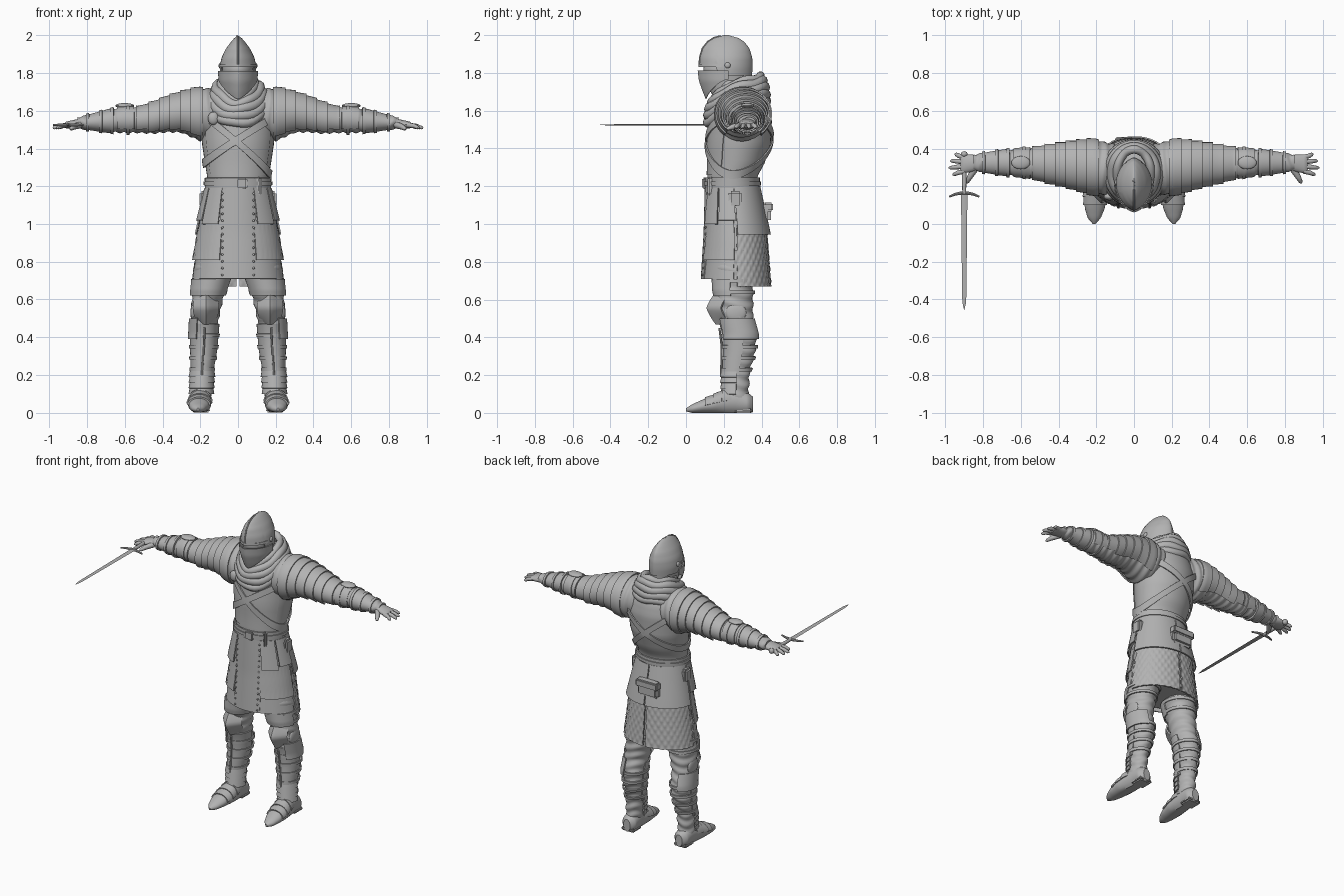
import bpy, bmesh
from math import sin, cos, pi, radians, sqrt, copysign
from mathutils import Vector, Matrix

if "Cube" in bpy.data.objects:
    bpy.data.objects.remove(bpy.data.objects["Cube"])

steel = bpy.data.materials.new("grey_steel")
steel.use_nodes = True
steel.diffuse_color = (0.45, 0.45, 0.45, 1)
steel.node_tree.nodes["Principled BSDF"].inputs["Base Color"].default_value = (0.45, 0.45, 0.45, 1)


# ---------- helpers ----------
def finish(name, bm, pair=False, thick=0):
    bmesh.ops.remove_doubles(bm, verts=bm.verts, dist=0.0004)
    bmesh.ops.recalc_face_normals(bm, faces=bm.faces)
    if thick:
        bmesh.ops.solidify(bm, geom=bm.faces[:], thickness=thick)
        bmesh.ops.recalc_face_normals(bm, faces=bm.faces)
    for side in (("left_", "right_") if pair else ("",)):
        if side == "right_":
            bmesh.ops.scale(bm, vec=(-1, 1, 1), verts=bm.verts)
            bmesh.ops.reverse_faces(bm, faces=bm.faces)
        mesh = bpy.data.meshes.new(side + name)
        bm.to_mesh(mesh)
        mesh.materials.append(steel)
        ob = bpy.data.objects.new(side + name, mesh)
        bpy.context.collection.objects.link(ob)
        bpy.ops.object.select_all(action="DESELECT")
        ob.select_set(True)
        bpy.context.view_layer.objects.active = ob
        bpy.ops.object.shade_smooth_by_angle(angle=radians(38))
    bm.free()


def at(profile, t):
    """Interpolate a profile whose rows start with their position."""
    t = min(max(t, profile[0][0]), profile[-1][0])
    for p, q in zip(profile, profile[1:]):
        if t <= q[0]:
            k = (t - p[0]) / (q[0] - p[0])
            return [a + (b - a) * k for a, b in zip(p[1:], q[1:])]


def around(axis, profile, t, a, lift=0.0):
    c, d, r, s = at(profile, t)
    u, v = c + (r + lift) * cos(a), d + (s + lift) * sin(a)
    return {"x": (t, u, v), "y": (u, t, v), "z": (u, v, t)}[axis]


def skin(bm, rings, closed=False):
    rows = [[bm.verts.new(p) for p in ring] for ring in rings]
    n = len(rows[0])
    for i in range(len(rows) if closed else len(rows) - 1):
        a, b = rows[i], rows[(i + 1) % len(rows)]
        for j in range(n):
            bm.faces.new((a[j], a[(j + 1) % n], b[(j + 1) % n], b[j]))
    if not closed:
        bm.faces.new(rows[0])
        bm.faces.new(rows[-1])


def loft(name, axis, profile, steps=24, n=28, pair=False, fold=0.0, waves=8, floor=None):
    bm, rings = bmesh.new(), []
    for i in range(steps + 1):
        k = i / steps
        t = profile[0][0] + (profile[-1][0] - profile[0][0]) * k
        ring = [Vector(around(axis, profile, t, 2 * pi * j / n,
                              fold * sin(k * waves * 2 * pi + 1.5 * sin(4 * pi * j / n)))) for j in range(n)]
        if floor is not None:
            for p in ring:
                p.z = max(p.z, floor)
        rings.append(ring)
    skin(bm, rings)
    finish(name, bm, pair)


def sheet(name, f, nu=24, nv=8, thick=0.008, pair=False):
    bm = bmesh.new()
    g = [[bm.verts.new(f(i / nu, j / nv)) for i in range(nu + 1)] for j in range(nv + 1)]
    for j in range(nv):
        for i in range(nu):
            bm.faces.new((g[j][i], g[j][i + 1], g[j + 1][i + 1], g[j + 1][i]))
    finish(name, bm, pair, thick)


def wrap(name, axis, profile, t0, t1, a0, a1, lift=0.01, flare=0.0, quilt=0.0, **kw):
    """Plate following a profile; it flares toward t0."""
    def f(u, v):
        a = radians(a0 + (a1 - a0) * u)
        bump = quilt * abs(sin((u * 8 + v * 5) * pi) * sin((u * 8 - v * 5) * pi))
        return around(axis, profile, t0 + (t1 - t0) * v, a, lift + flare * (1 - v) + bump)
    sheet(name, f, **kw)


def tube(name, pts, radii, n=10, closed=False, pair=False):
    pts = [Vector(p) for p in pts]
    bm, rings, m = bmesh.new(), [], len(pts)
    for i, p in enumerate(pts):
        nxt = pts[(i + 1) % m] if closed else pts[min(i + 1, m - 1)]
        prv = pts[i - 1] if closed else pts[max(i - 1, 0)]
        q = (nxt - prv).to_track_quat("Z", "Y")
        r = radii[i] if isinstance(radii, list) else radii
        rings.append([p + q @ Vector((r * cos(2 * pi * j / n), r * sin(2 * pi * j / n), 0)) for j in range(n)])
    skin(bm, rings, closed)
    finish(name, bm, pair)


def ball(name, loc, size, pair=False):
    bm = bmesh.new()
    bmesh.ops.create_uvsphere(bm, u_segments=20, v_segments=12, radius=1,
                              matrix=Matrix.Translation(loc) @ Matrix.Diagonal((*size, 1)))
    finish(name, bm, pair)


def box(name, loc, size, pair=False, bevel=0.008):
    bm = bmesh.new()
    bmesh.ops.create_cube(bm, size=1, matrix=Matrix.Translation(loc) @ Matrix.Diagonal((*size, 1)))
    bmesh.ops.bevel(bm, geom=bm.edges[:], offset=bevel, segments=2, affect="EDGES")
    finish(name, bm, pair)


# ---------- torso ----------
torso = [(1.16, 0, .245, .16, .13), (1.25, 0, .245, .163, .132), (1.32, 0, .265, .175, .15),
         (1.42, 0, .28, .19, .168), (1.55, 0, .29, .2, .165), (1.63, 0, .29, .18, .15),
         (1.70, 0, .28, .12, .12), (1.76, 0, .25, .08, .09)]
loft("torso", "z", torso, 30, 40)
wrap("breastplate", "z", torso, 1.26, 1.58, -150, -30, .004)
for label, mid, swing in (("first", 1.43, -.17), ("second", 1.45, .13)):
    def strap(u, v):
        a = 2 * pi * u
        return around("z", torso, mid + swing * cos(a) + .045 * (v - .5), a, .014)
    sheet(label + "_chest_strap", strap, 64, 2)
ball("strap_ring", (-.13, .145, 1.56), (.03, .02, .035))
wrap("belt", "z", torso, 1.185, 1.245, 0, 360, .014, nu=48, nv=2)
wrap("belt_trim", "z", torso, 1.205, 1.225, 0, 360, .02, nu=48, nv=1)
box("belt_buckle", (.02, .095, 1.215), (.06, .02, .06))
box("belt_loop", (.11, .13, 1.2), (.025, .03, .1))

# ---------- skirt ----------
skirt = [(.66, 0, .265, .24, .178), (.95, 0, .265, .205, .16), (1.22, 0, .247, .162, .135)]
loft("underskirt", "z", [(.72, 0, .265, .215, .15), (.95, 0, .265, .195, .15), (1.2, 0, .247, .155, .13)], 12, 40)
wrap("quilted_skirt", "z", skirt, .67, .98, 2, 88, .002, .004, .006, nu=48, nv=28, pair=True)
wrap("rear_tasset", "z", skirt, .945, 1.2, 3, 89, .008, .016, pair=True)
wrap("front_skirt", "z", skirt, .71, .9, -68, -4, 0, .008, pair=True)
wrap("lower_tasset", "z", skirt, .81, 1.02, -66, -3, .008, .012, .003, pair=True)
wrap("upper_tasset", "z", skirt, 1.0, 1.19, -62, -32, .014, .016, pair=True)
wrap("side_tasset", "z", skirt, 1.02, 1.19, -29, 1, .012, .016, pair=True)


def tabard_point(x, z, lift):
    _, cy, rx, ry = at(skirt, z)
    return x, cy - (ry + lift) * sqrt(1 - (x / rx) ** 2), z


sheet("tabard", lambda u, v: tabard_point(.19 * (u - .5), .71 + .48 * v, .012), 12, 12, .01)
for i in range(13):
    ball("tabard_rivet", tabard_point(.083, .73 + .036 * i, .018), (.006, .005, .006), True)
box("back_pouch", (-.02, .425, 1.06), (.15, .05, .11), bevel=.015)
box("back_pouch_flap", (-.02, .435, 1.09), (.16, .05, .05))
box("hip_pouch", (.185, .26, 1.13), (.04, .07, .09), True, .012)

# ---------- head and scarf ----------
loft("head", "z", [(1.6, 0, .26, .07, .08), (1.7, 0, .23, .07, .1), (1.82, 0, .215, .083, .125), (1.9, 0, .215, .06, .1)])
helm = [(1.66, 0, .215, .06, .098), (1.70, 0, .215, .078, .115), (1.76, 0, .213, .092, .134),
        (1.83, 0, .212, .097, .141), (1.88, 0, .212, .088, .139), (1.93, 0, .212, .064, .124),
        (1.965, 0, .212, .038, .096), (1.985, 0, .212, .02, .065), (2.0, 0, .212, 0, .01)]


def keeled(z, a, lift=0):
    """Helmet section coming to a ridge at front and back."""
    _, cy, rx, ry = at(helm, z)
    return copysign((rx + lift) * abs(cos(a)) ** 1.35, cos(a)), cy + (ry + lift) * sin(a), z


def skull(u, v):
    a = 2 * pi * u
    low = 1.832 if sin(a) < -.3 else 1.785
    return keeled(low + (2 - low) * sin(v * pi / 2), a)


def visor(u, v):
    a = radians(-185 + 190 * u)
    low = 1.765 - .1 * max(0, -sin(a)) ** 1.3
    return keeled(low + (1.812 - low) * v, a, .005)


sheet("helmet_skull", skull, 64, 20, .006)
sheet("helmet_visor", visor, 40, 10, .006)
sheet("brow_band", lambda u, v: keeled(1.832 + .014 * v, radians(-170 + 160 * u), .005), 32, 1, .005)
tube("helmet_ridge", [keeled(z, -pi / 2) for z in (1.84, 1.88, 1.93, 1.965, 1.985, 1.995)], .005, 8)
ball("visor_pivot", (.093, .22, 1.84), (.01, .016, .016), True)
for i, (z, rx, ry, r) in enumerate([(1.745, .09, .125, .022), (1.72, .115, .135, .028),
                                    (1.69, .13, .145, .03), (1.655, .145, .15, .03), (1.62, .15, .155, .026)]):
    loop = []
    for j in range(40):
        a = 2 * pi * j / 40
        drop = .05 * max(0, -sin(a)) ** 2
        loop.append((rx * cos(a), .27 + ry * sin(a), z + .035 * sin(a) - drop + .006 * sin(5 * a + i)))
    tube("scarf_fold", loop, r, 10, True)

# ---------- arms ----------
arm = [(.1, .29, 1.585, .13, .13), (.2, .3, 1.58, .145, .14), (.3, .31, 1.59, .125, .105),
       (.37, .315, 1.58, .11, .092), (.45, .318, 1.56, .095, .08), (.53, .322, 1.55, .08, .066),
       (.6, .325, 1.553, .074, .07), (.7, .325, 1.545, .064, .056), (.78, .325, 1.54, .052, .04),
       (.85, .325, 1.535, .042, .03)]
loft("sleeve", "x", arm, 90, 28, True, .004, 16)
for i in range(5):
    x = .185 + .056 * i
    wrap("shoulder_lame", "x", arm, x + .066, x, -50, 230, .006, .01, nu=32, nv=4, pair=True)
wrap("upper_arm_guard", "x", arm, .54, .47, -40, 220, .006, .005, pair=True)
wrap("elbow_guard", "x", arm, .55, .64, -40, 220, .006, pair=True)
ball("elbow_boss", (.6, .325, 1.627), (.05, .035, .014), True)
wrap("bracer", "x", arm, .66, .8, 0, 360, .003, .003, nu=32, pair=True)
for x in (.575, .66, .72, .79):
    wrap("arm_strap", "x", arm, x, x + .016, 0, 360, .011, nu=32, nv=1, pair=True)
loft("palm", "x", [(.82, .325, 1.535, .038, .027), (.86, .322, 1.53, .046, .024),
                   (.91, .318, 1.525, .05, .018), (.92, .318, 1.522, .045, .012)], 10, 20, True)
for label, y, tip, length in (("index", .28, .262, .05), ("middle", .305, .298, .07),
                              ("ring", .33, .335, .062), ("little", .354, .37, .04)):
    end = .91 + length
    tube(label + "_finger", [(.9, y, 1.525), (.91 + length / 2, (y + tip) / 2, 1.52), (end - .005, tip, 1.51),
                             (end + .002, tip, 1.508)], [.0135, .012, .009, .003], pair=True)
tube("thumb", [(.84, .295, 1.525), (.87, .25, 1.515), (.885, .222, 1.505), (.888, .215, 1.502)],
     [.018, .015, .01, .003], pair=True)

# ---------- legs ----------
leg = [(.08, .195, .265, .05, .065), (.22, .19, .267, .054, .07), (.33, .182, .285, .066, .083),
       (.42, .178, .285, .07, .088), (.5, .175, .265, .073, .09), (.58, .165, .26, .08, .095),
       (.65, .155, .252, .088, .102), (.72, .14, .255, .095, .108), (.86, .125, .26, .095, .11)]
loft("leg", "z", leg, 80, 28, True, .004, 13)
wrap("greave", "z", leg, .2, .47, 170, 370, .006, pair=True)
tube("greave_ridge", [(at(leg, z)[0], at(leg, z)[1] - at(leg, z)[3] - .012, z) for z in (.2, .28, .36, .45)], .006, 8, pair=True)
for z in (.22, .28, .34, .4, .63, .69):
    wrap("leg_strap", "z", leg, z, z + .018, 0, 360, .012, nu=32, nv=1, pair=True)
wrap("calf_plate", "z", leg, .39, .5, -60, 75, .012, .006, pair=True)
wrap("thigh_plate", "z", leg, .62, .7, 190, 350, .012, pair=True)


def knee(u, v):
    p, q = 2 * u - 1, 2 * v - 1
    return (.17 + .07 * p * (1 - .45 * q * q), .108 + .075 * abs(p) ** 1.2 + .05 * abs(q) ** 1.3, .555 + .088 * q)


sheet("knee_guard", knee, 16, 12, .01, True)
ball("knee_wing", (.237, .265, .53), (.015, .055, .05), True)
for i in range(4):
    wrap("ankle_lame", "z", leg, .1 + .03 * i, .135 + .03 * i, 180, 360, .01, .008, nv=2, pair=True)

# ---------- feet ----------
foot = [(0, .212, .016, .006, .008), (.03, .211, .022, .034, .022), (.08, .208, .033, .052, .034),
        (.15, .204, .046, .062, .05), (.21, .2, .058, .058, .068), (.27, .197, .062, .053, .07),
        (.33, .195, .05, .05, .055), (.355, .195, .045, .025, .04)]
loft("boot", "y", foot, 30, 24, True, floor=0.0)
for y in (.1, .145, .19):
    wrap("foot_lame", "y", foot, y, y + .05, 5, 175, .002, .006, nv=2, pair=True)
box("boot_heel", (.196, .305, .012), (.095, .09, .024), True)

# ---------- sword ----------
loft("sword_blade", "y", [(-.455, -.9, 1.525, .001, .001), (-.41, -.9, 1.525, .011, .003),
                          (.165, -.9, 1.525, .017, .005)], 16, 4)
tube("sword_guard", [(-.9 + .08 * k, .165 - .02 * k * k, 1.525) for k in (-1, -.6, -.2, .2, .6, 1)],
     [.005, .007, .009, .009, .007, .005], 8)
tube("sword_grip", [(-.9, y, 1.525) for y in (.16, .25, .36)], [.01, .012, .009], 10)
ball("sword_pommel", (-.9, .37, 1.525), (.018, .016, .018))
